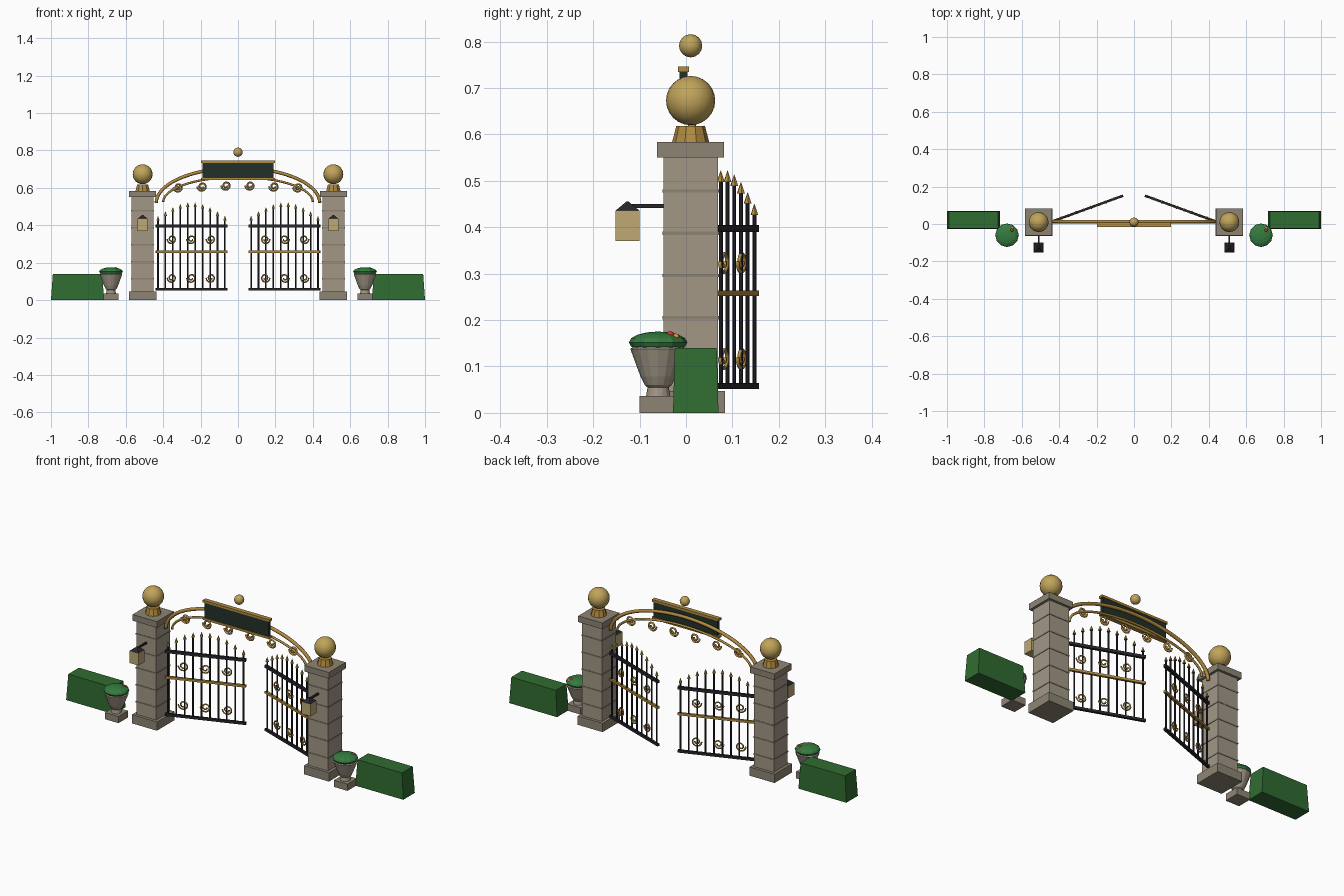
import bpy, bmesh, math
from mathutils import Matrix, Vector

if "Cube" in bpy.data.objects:
    bpy.data.objects.remove(bpy.data.objects["Cube"])


def mat(name, c):
    m = bpy.data.materials.new(name)
    m.diffuse_color = (*c, 1)
    m.use_nodes = True
    m.node_tree.nodes["Principled BSDF"].inputs["Base Color"].default_value = m.diffuse_color
    return m


STONE = mat("stone", (0.36, 0.31, 0.24))
TRIM = mat("trim_stone", (0.27, 0.235, 0.175))
GOLD = mat("gold", (0.53, 0.37, 0.10))
BRONZE = mat("bronze", (0.45, 0.26, 0.05))
IRON = mat("iron", (0.02, 0.02, 0.025))
PANEL = mat("panel", (0.016, 0.03, 0.022))
GLASS = mat("lamp_glass", (0.52, 0.40, 0.18))
HEDGE = mat("hedge", (0.03, 0.15, 0.03))
LEAF = mat("leaf", (0.035, 0.2, 0.05))
RED = mat("red_flower", (0.6, 0.04, 0.03))
ORANGE = mat("orange_flower", (0.8, 0.3, 0.05))


def finish(name, bm, m, smooth=False):
    me = bpy.data.meshes.new(name)
    bmesh.ops.recalc_face_normals(bm, faces=bm.faces)
    for f in bm.faces:
        f.smooth = smooth
    bm.to_mesh(me)
    bm.free()
    ob = bpy.data.objects.new(name, me)
    ob.data.materials.append(m)
    bpy.context.collection.objects.link(ob)
    return ob


def box(name, loc, size, m, taper=(1, 1)):
    bm = bmesh.new()
    bmesh.ops.create_cube(bm, size=1)
    for v in bm.verts:
        if v.co.z > 0:
            v.co.x *= taper[0]
            v.co.y *= taper[1]
        v.co = Vector(a * b for a, b in zip(v.co, size)) + Vector(loc)
    return finish(name, bm, m)


def cone(name, x, y, z0, z1, r0, r1, n, m, rot=0.0):
    bm = bmesh.new()
    bmesh.ops.create_cone(bm, cap_ends=True, segments=n, radius1=r0, radius2=r1, depth=z1 - z0,
                          matrix=Matrix.Translation((x, y, (z0 + z1) / 2)) @ Matrix.Rotation(rot, 4, 'Z'))
    return finish(name, bm, m)


def ball(name, loc, r, m, seg=20, rings=12, sz=1.0, smooth=True):
    bm = bmesh.new()
    bmesh.ops.create_uvsphere(bm, u_segments=seg, v_segments=rings, radius=r,
                              matrix=Matrix.Translation(loc) @ Matrix.Diagonal((1, 1, sz, 1)))
    return finish(name, bm, m, smooth)


def tube(name, pts, r, m, sides=6):
    """Sweep a ring along a path lying in the local XZ plane."""
    bm = bmesh.new()
    pts = [Vector(p) for p in pts]
    rings = []
    for i, p in enumerate(pts):
        t = (pts[min(i + 1, len(pts) - 1)] - pts[max(i - 1, 0)]).normalized()
        n = Vector((-t.z, 0, t.x))
        rings.append([bm.verts.new(p + r * (n * math.cos(a) + Vector((0, 1, 0)) * math.sin(a)))
                      for a in (2 * math.pi * k / sides for k in range(sides))])
    for a, b in zip(rings, rings[1:]):
        for k in range(sides):
            j = (k + 1) % sides
            bm.faces.new((a[k], a[j], b[j], b[k]))
    bm.faces.new(rings[0])
    bm.faces.new(rings[-1])
    return finish(name, bm, m, True)


def scroll(name, x, y, z, r, wire=0.004):
    pts = []
    for i in range(27):
        t = i / 26
        a = math.pi * (1 + 3 * t)
        rr = r * (1 - 0.72 * t)
        pts.append((x + rr * math.cos(a), y, z + rr * math.sin(a)))
    return tube(name, pts, wire, BRONZE)


def lathe(name, x, y, profile, m, n=16):
    bm = bmesh.new()
    rings = [[bm.verts.new((x + r * math.cos(2 * math.pi * k / n), y + r * math.sin(2 * math.pi * k / n), z))
              for k in range(n)] for r, z in profile]
    for a, b in zip(rings, rings[1:]):
        for k in range(n):
            j = (k + 1) % n
            bm.faces.new((a[k], a[j], b[j], b[k]))
    bm.faces.new(rings[0])
    bm.faces.new(rings[-1])
    ob = finish(name, bm, m)
    return ob


PY = 0.01
for side, s in (("left", -1), ("right", 1)):
    # Stone pillar with courses, cap and ball finial
    x = 0.51 * s
    box(f"{side}_pillar_base", (x, PY, 0.0235), (0.148, 0.148, 0.047), TRIM)
    box(f"{side}_pillar_shaft", (x, PY, 0.3), (0.118, 0.118, 0.51), STONE)
    for i in range(5):
        box(f"{side}_pillar_joint_{i}", (x, PY, 0.114 + 0.091 * i), (0.122, 0.122, 0.007), TRIM)
    box(f"{side}_pillar_cap", (x, PY, 0.567), (0.144, 0.144, 0.033), TRIM)
    cone(f"{side}_finial_collar", x, PY, 0.583, 0.618, 0.04, 0.031, 10, BRONZE)
    ball(f"{side}_finial_ball", (x, PY, 0.673), 0.053, GOLD)

    # Lantern on a bracket
    box(f"{side}_lantern_arm", (x, -0.088, 0.446), (0.009, 0.082, 0.009), IRON)
    box(f"{side}_lantern_body", (x, -0.126, 0.403), (0.052, 0.052, 0.066), GLASS)
    cone(f"{side}_lantern_roof", x, -0.126, 0.436, 0.455, 0.036, 0.004, 4, IRON, math.pi / 4)

    # Urn with planting
    ux, uy = 0.679 * s, -0.06
    box(f"{side}_urn_plinth", (ux, uy, 0.018), (0.08, 0.08, 0.036), TRIM)
    lathe(f"{side}_urn", ux, uy, [(0.026, 0.036), (0.023, 0.055), (0.029, 0.06), (0.038, 0.078),
                                  (0.06, 0.138), (0.054, 0.142)], STONE)
    ball(f"{side}_urn_foliage", (ux, uy, 0.152), 0.063, LEAF, 12, 8, 0.37, False)
    ball(f"{side}_red_flower", (ux + 0.026, uy + 0.026, 0.167), 0.009, RED, 8, 6)
    ball(f"{side}_orange_flower", (ux + 0.028, uy + 0.038, 0.163), 0.008, ORANGE, 8, 6)

    # Clipped hedge
    box(f"{side}_hedge", (0.858 * s, 0.021, 0.07), (0.284, 0.098, 0.14), HEDGE, (0.93, 0.92))

    # Gate leaf, built along +x then swung open about its hinge
    parts = []
    L = 0.405
    for nm, z, h, m in (("bottom", 0.058, 0.013, IRON), ("middle", 0.258, 0.012, BRONZE), ("top", 0.397, 0.015, IRON)):
        parts.append(box(f"{side}_gate_{nm}_rail", (L / 2, 0, z), (L, 0.013, h), m))
    for i in range(10):
        bx = 0.012 + 0.0423 * i
        tip = 0.45 + 0.073 * math.sin(math.pi * i / 9)
        parts.append(cone(f"{side}_gate_bar_{i}", bx, 0, 0.052, tip - 0.022, 0.0045, 0.0045, 8, IRON))
        parts.append(cone(f"{side}_gate_spear_{i}", bx, 0, tip - 0.024, tip, 0.009, 0.0005, 6, BRONZE))
    for row, z in (("lower", 0.119), ("upper", 0.326)):
        for i in range(3):
            parts.append(scroll(f"{side}_gate_{row}_scroll_{i}", 0.09 + 0.111 * i, 0, z, 0.026))
    swing = math.radians(20 if s < 0 else 160)
    place = Matrix.Translation((0.439 * s, 0.013, 0)) @ Matrix.Rotation(swing, 4, 'Z')
    for p in parts:
        p.matrix_world = place

# Overthrow arch spanning the pillars
for nm, a, b, z, r in (("outer", 0.437, 0.187, 0.52, 0.009), ("inner", 0.4, 0.133, 0.525, 0.006)):
    tube(f"{nm}_arch", [(-a * math.cos(math.pi * i / 40), PY + 0.003, z + b * math.sin(math.pi * i / 40))
                        for i in range(41)], r, BRONZE, 8)
for i in range(6):
    x = -0.32 + 0.128 * i
    scroll(f"arch_scroll_{i}", x, PY + 0.003, 0.603 + 0.012 * (1 - abs(x) / 0.32), 0.026, 0.005)

# Blank sign panel with gilt rails, and crowning ball
box("sign_panel", (0, -0.005, 0.692), (0.38, 0.017, 0.09), PANEL)
for nm, z in (("top", 0.74), ("bottom", 0.647)):
    box(f"sign_{nm}_rail", (0, -0.005, z), (0.396, 0.024, 0.012), BRONZE)
ball("crown_ball", (0, PY, 0.791), 0.025, GOLD, 12, 8)
